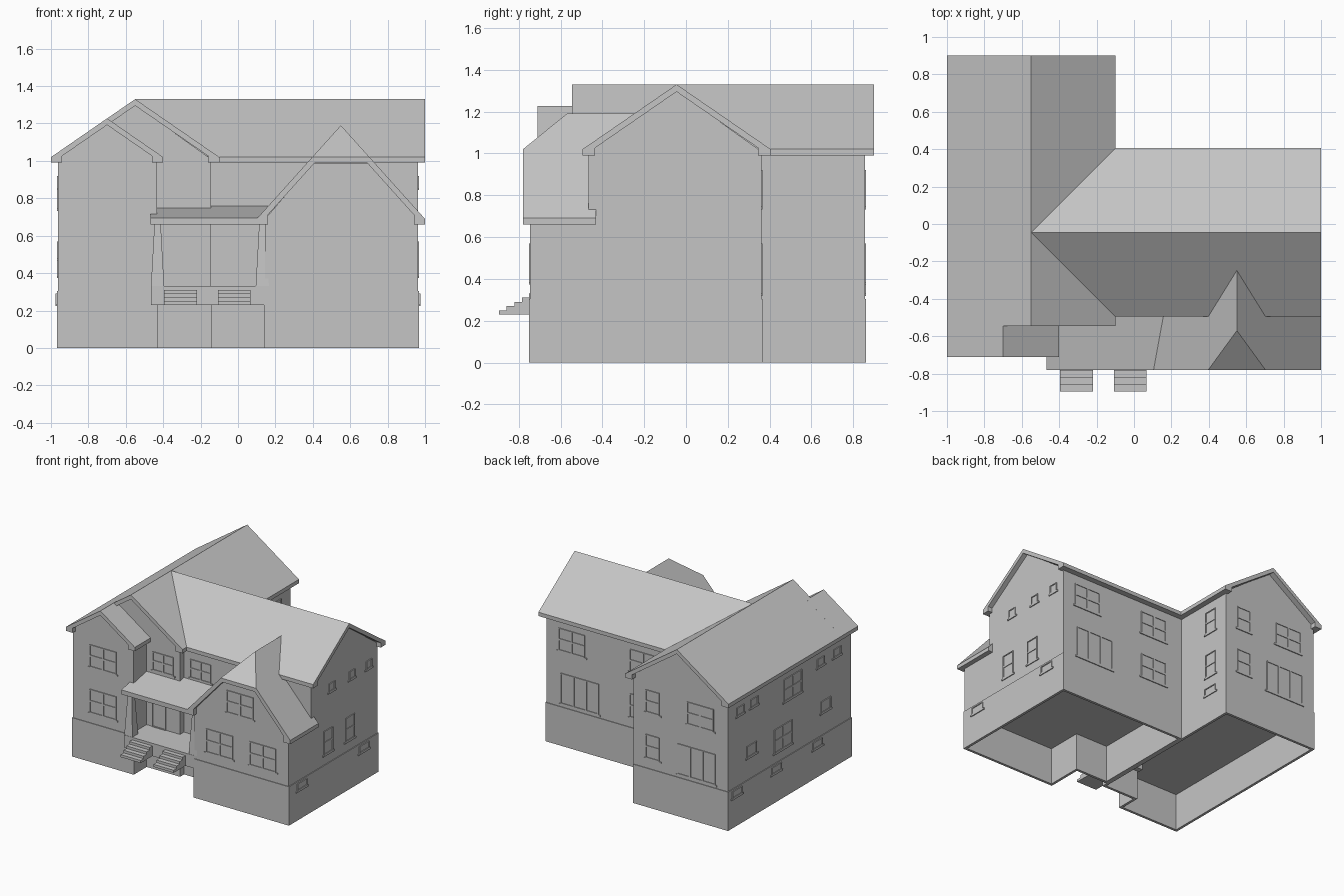
import bpy
import bmesh
from math import radians
from mathutils import Matrix, Vector

cube = bpy.data.objects.get("Cube")
if cube:
    bpy.data.objects.remove(cube, do_unlink=True)

GREY = (0.56, 0.56, 0.56, 1)
grey = bpy.data.materials.new("plain_grey")
grey.use_nodes = True
grey.diffuse_color = GREY
for node in grey.node_tree.nodes:
    if node.type == 'BSDF_PRINCIPLED':
        node.inputs["Base Color"].default_value = GREY


def finish(name, bm):
    bmesh.ops.recalc_face_normals(bm, faces=bm.faces)
    mesh = bpy.data.meshes.new(name)
    bm.to_mesh(mesh)
    bm.free()
    mesh.materials.append(grey)
    obj = bpy.data.objects.new(name, mesh)
    bpy.context.collection.objects.link(obj)
    return obj


def prism_mesh(points, axis, start, end):
    """Extrude a 2D outline along an axis."""
    place = {'x': lambda p: (start, p[0], p[1]),
             'y': lambda p: (p[0], start, p[1]),
             'z': lambda p: (p[0], p[1], start)}[axis]
    bm = bmesh.new()
    face = bm.faces.new([bm.verts.new(place(p)) for p in points])
    out = bmesh.ops.extrude_face_region(bm, geom=[face], use_keep_orig=True)
    shift = Vector([(end - start) * (axis == a) for a in 'xyz'])
    bmesh.ops.translate(bm, vec=shift, verts=[v for v in out['geom'] if isinstance(v, bmesh.types.BMVert)])
    bmesh.ops.recalc_face_normals(bm, faces=bm.faces)
    return bm


def prism(name, points, axis, start, end):
    return finish(name, prism_mesh(points, axis, start, end))


def box(name, x0, x1, y0, y1, z0, z1):
    return prism(name, [(x0, y0), (x1, y0), (x1, y1), (x0, y1)], 'z', z0, z1)


def roof_mesh(axis, centre, half, ridge, eave, start, end, thick=0.035):
    """Gable roof slab with boxed eaves."""
    inner = half - 0.06
    under = ridge - thick - (ridge - eave) / half * inner
    side = [(half, eave), (half, eave - 0.03), (inner, eave - 0.03), (inner, under)]
    pts = [(0, ridge)] + side + [(0, ridge - thick)] + [(-u, z) for u, z in reversed(side)]
    return prism_mesh([(centre + u, z) for u, z in pts], axis, start, end)


def foundation(name, outline):
    """Basement wall ring, open below, with a ceiling."""
    bm = prism_mesh(outline, 'z', 0, 0.305)
    bottom = min(bm.faces, key=lambda f: f.calc_center_median().z)
    bmesh.ops.inset_region(bm, faces=[bottom], thickness=0.02, use_even_offset=True)
    bottom = bmesh.ops.extrude_discrete_faces(bm, faces=[bottom])['faces'][0]
    bmesh.ops.translate(bm, vec=(0, 0, 0.29), verts=bottom.verts)
    finish(name, bm)


# Foundations
foundation("left_wing_foundation", [(-.968, -.68), (-.43, -.68), (-.43, -.52), (-.14, -.52),
                                    (-.14, .86), (-.968, .86)])
foundation("right_wing_foundation", [(-.14, -.47), (.14, -.47), (.14, -.75), (.968, -.75),
                                     (.968, .365), (-.14, .365)])


# Walls
def gable_walls(name, axis, lo, hi, mid, peak, start, end, top=1.01):
    prism(name, [(lo, .3), (hi, .3), (hi, top), (mid, peak), (lo, top)], axis, start, end)


gable_walls("left_wing_walls", 'y', -.962, -.144, -.55, 1.3, -.515, .855)
gable_walls("front_bay_walls", 'y', -.962, -.434, -.7, 1.2, -.675, -.5)
gable_walls("right_wing_walls", 'x', -.466, .36, -.045, 1.3, -.144, .962)
prism("dormer_walls", [(.145, .3), (.962, .3), (.962, .69), (.7, .985), (.4, .985), (.145, .69)],
      'y', -.745, -.44)

# Main roofs
finish("left_wing_roof", roof_mesh('y', -.55, .45, 1.33, 1.02, -.545, .9))
finish("right_wing_roof", roof_mesh('x', -.045, .45, 1.33, 1.02, -.55, 1))
finish("front_bay_roof", roof_mesh('y', -.7, .3, 1.227, 1.02, -.71, -.5))

# Dormer roof with a clipped front end
bm = roof_mesh('y', .55, .45, 1.19, .69, -.78, -.43, .045)
bmesh.ops.bisect_plane(bm, geom=bm.verts[:] + bm.edges[:] + bm.faces[:], plane_co=(.55, -.57, 1.19),
                       plane_no=(0, -.17, .21), clear_outer=True)
bmesh.ops.holes_fill(bm, edges=[e for e in bm.edges if e.is_boundary])
finish("dormer_roof", bm)
finish("dormer_ridge", roof_mesh('y', .55, .25, 1.19, .912, -.43, -.24, .045))
bm = bmesh.new()
for drop in (0, .03):
    for x, y, z in ((.397, -.78, 1.02), (.55, -.57, 1.19), (.703, -.78, 1.02)):
        bm.verts.new((x, y, z - drop))
bmesh.ops.convex_hull(bm, input=bm.verts)
finish("dormer_hip", bm)

# Porch
prism("porch_roof", [(-.78, .66), (-.78, .695), (-.46, .76), (-.46, .66)], 'x', -.468, .16)
box("porch_floor", -.465, .145, -.75, -.46, .23, .33)
for side, x in (("left", .13), ("right", -.43)):
    bm = bmesh.new()
    bmesh.ops.create_cone(bm, cap_ends=True, segments=4, radius1=.05, radius2=.024, depth=.33,
                          matrix=Matrix.Translation((x, -.712, .495)) @ Matrix.Rotation(radians(45), 4, 'Z'))
    finish(side + "_porch_column", bm)
for side, x in (("left", -.02), ("right", -.307)):
    steps = [(-.74, .23), (-.895, .23)]
    for i in range(4):
        y, z = -.895 + i * .037, .25 + i * .02
        steps += [(y, z), (y + .037, z)]
    prism(side + "_porch_steps", steps + [(-.74, .31)], 'x', x - .088, x + .088)

# Windows and doors
TURN = {"front": 0, "left": 90, "back": 180, "right": -90}


def wall_frame(facing, plane, u):
    spot = (u, plane, 0) if facing in ("front", "back") else (plane, u, 0)
    return Matrix.Translation(spot) @ Matrix.Rotation(radians(TURN[facing]), 4, 'Z')


def panel(bm, frame, u, z0, z1, width, border=.01):
    """Thin plate with a sunken pane; local -y faces out."""
    size = Matrix.Diagonal((width, .014, z1 - z0, 1))
    new = bmesh.ops.create_cube(bm, size=1, matrix=Matrix.Translation((u, 0, (z0 + z1) / 2)) @ size)['verts']
    front = next(f for f in new[0].link_faces if all(v.co.y < 0 for v in f.verts)) if new[0].co.y < 0 else \
        next(f for v in new for f in v.link_faces if all(w.co.y < 0 for w in f.verts))
    if border:
        bmesh.ops.inset_region(bm, faces=[front], thickness=border)
        inset = bmesh.ops.extrude_discrete_faces(bm, faces=[front])['faces'][0]
        bmesh.ops.translate(bm, vec=(0, .005, 0), verts=inset.verts)
        new = new + [w for v in inset.verts for e in v.link_edges for w in e.verts]
    return new


def opening(name, facing, plane, u, z0, z1, width, rows=1, columns=1):
    bm = bmesh.new()
    dz, du = (z1 - z0) / rows, width / columns
    for r in range(rows):
        for c in range(columns):
            panel(bm, None, (c - (columns - 1) / 2) * du, z0 + r * dz, z0 + (r + 1) * dz, du)
    panel(bm, None, 0, z0 - .012, z0, width + .03, 0)
    bm.transform(wall_frame(facing, plane, u))
    finish(name, bm)


LOW, HIGH, SMALL, CELLAR = (.385, .57), (.745, .92), (.855, .92), (.235, .29)
# facing, wall plane, centres, heights, width, rows, columns
WINDOWS = [
    ("front", -.675, (-.7,), LOW, .23, 2, 2),
    ("front", -.675, (-.7,), HIGH, .23, 2, 2),
    ("front", -.515, (-.29,), (.775, .92), .18, 2, 2),
    ("front", -.466, (.002,), (.775, .92), .18, 2, 2),
    ("front", -.745, (.362, .738), LOW, .23, 2, 2),
    ("front", -.745, (.54,), HIGH, .23, 2, 2),
    ("left", .962, (-.21, .04, .25), SMALL, .07, 1, 1),
    ("left", .962, (-.255, .015), LOW, .11, 2, 1),
    ("left", .968, (-.59, .18), CELLAR, .12, 1, 1),
    ("left", -.144, (.685,), LOW, .11, 2, 1),
    ("left", -.144, (.685,), HIGH, .11, 2, 1),
    ("left", -.14, (.685,), CELLAR, .12, 1, 1),
    ("back", .855, (-.31,), LOW, .12, 2, 1),
    ("back", .855, (-.31,), HIGH, .12, 2, 1),
    ("back", .855, (-.725,), HIGH, .23, 2, 2),
    ("back", .36, (.12, .74), HIGH, .23, 2, 2),
    ("back", .36, (.12,), LOW, .23, 2, 2),
    ("right", -.962, (.7, .53, -.3, -.5), SMALL, .09, 1, 1),
    ("right", -.962, (.05,), HIGH, .22, 2, 2),
    ("right", -.962, (.17,), LOW, .22, 2, 2),
    ("right", -.962, (.56, -.36), (.48, .57), .12, 1, 1),
    ("right", -.968, (.75, .26, -.25), CELLAR, .12, 1, 1),
]
for facing, plane, centres, (z0, z1), width, rows, columns in WINDOWS:
    for u in centres:
        opening(facing + "_window", facing, plane, u, z0, z1, width, rows, columns)

opening("right_front_door", "front", -.515, -.325, .33, .57, .12)
opening("left_front_door", "front", -.466, .035, .33, .57, .12)
opening("left_patio_door", "back", .36, .67, .33, .57, .33, 1, 3)
opening("right_patio_door", "back", .855, -.69, .33, .57, .33, 1, 3)
